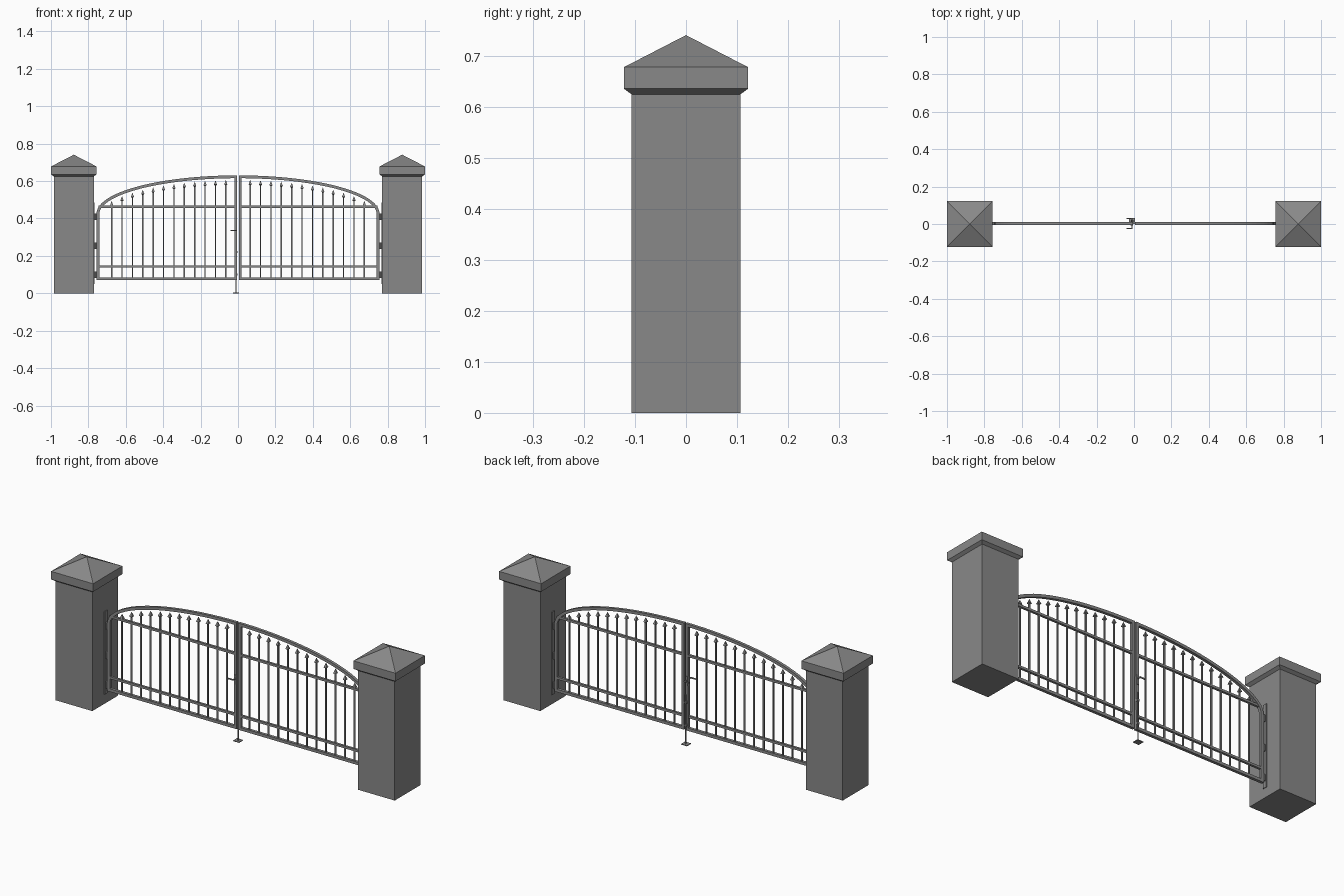
import bpy, bmesh, math
from mathutils import Vector

if "Cube" in bpy.data.objects:
    bpy.data.objects.remove(bpy.data.objects["Cube"])


def material(name, v):
    m = bpy.data.materials.new(name)
    m.diffuse_color = (v, v, v, 1)
    m.use_nodes = True
    m.node_tree.nodes["Principled BSDF"].inputs["Base Color"].default_value = m.diffuse_color
    return m


STONE = material("grey", 0.25)
Y = 0.003  # depth of the gate plane


def finish(name, bm, mat=STONE):
    bmesh.ops.recalc_face_normals(bm, faces=bm.faces)
    me = bpy.data.meshes.new(name)
    bm.to_mesh(me)
    bm.free()
    me.materials.append(mat)
    ob = bpy.data.objects.new(name, me)
    bpy.context.collection.objects.link(ob)
    return ob


def lathe(bm, x, y, rings, n=4, turn=math.pi / 4):
    """Stack of n-sided rings (radius, z); square rings take a half width."""
    k = math.sqrt(2) if n == 4 else 1
    loops = []
    for r, z in rings:
        if r == 0:
            loops.append([bm.verts.new((x, y, z))])
        else:
            loops.append([bm.verts.new((x + k * r * math.cos(turn + i * math.tau / n),
                                        y + k * r * math.sin(turn + i * math.tau / n), z))
                          for i in range(n)])
    for a, b in zip(loops, loops[1:]):
        for i in range(n):
            j = (i + 1) % n
            if len(a) == 1:
                bm.faces.new((a[0], b[j], b[i]))
            elif len(b) == 1:
                bm.faces.new((a[i], a[j], b[0]))
            else:
                bm.faces.new((a[i], a[j], b[j], b[i]))
    for l in (loops[0], loops[-1]):
        if len(l) > 2:
            bm.faces.new(l)


def box(bm, x0, x1, y0, y1, z0, z1):
    vs = bmesh.ops.create_cube(bm, size=1)["verts"]
    for v in vs:
        v.co = Vector(((x0 + x1) / 2 + v.co.x * (x1 - x0),
                       (y0 + y1) / 2 + v.co.y * (y1 - y0),
                       (z0 + z1) / 2 + v.co.z * (z1 - z0)))


def frame_loop(bm, pts, half):
    """Closed mitred square tube along (x, z) points."""
    pts = [Vector(p) for p in pts]
    n, loops = len(pts), []
    for i, p in enumerate(pts):
        d0 = (p - pts[i - 1]).normalized()
        d1 = (pts[(i + 1) % n] - p).normalized()
        n0, n1 = Vector((-d0.y, d0.x)), Vector((-d1.y, d1.x))
        m = (n0 + n1).normalized()
        m *= half / max(0.5, m.dot(n0))
        loops.append([bm.verts.new((p.x + s * m.x, Y + t * half, p.y + s * m.y))
                      for s, t in ((-1, -1), (1, -1), (1, 1), (-1, 1))])
    for i in range(n):
        a, b = loops[i], loops[(i + 1) % n]
        for k in range(4):
            bm.faces.new((a[k], a[(k + 1) % 4], b[(k + 1) % 4], b[k]))


def arch(x):
    return 0.425 + 0.198 * math.sqrt(max(0, 1 - (x / 0.749) ** 2))


for side, s in (("left", -1), ("right", 1)):
    # Pillar with flared cap and pyramid top
    bm = bmesh.new()
    lathe(bm, s * 0.878, 0, [(0.107, 0), (0.107, 0.625)])
    finish(side + "_pillar", bm)
    bm = bmesh.new()
    lathe(bm, s * 0.878, 0, [(0.107, 0.625), (0.122, 0.636), (0.122, 0.678), (0, 0.741)])
    finish(side + "_pillar_cap", bm)

    # Arched leaf frame
    bm = bmesh.new()
    pts = [(s * 0.012, 0.078), (s * 0.749, 0.078)]
    for i in range(25):
        x = 0.749 * math.cos(math.radians(89.1 * i / 24))
        pts.append((s * x, arch(x)))
    frame_loop(bm, pts, 0.0075)
    finish(side + "_leaf_frame", bm)

    # Horizontal rails
    bm = bmesh.new()
    for z in (0.143, 0.463):
        x0, x1 = sorted((s * 0.012, s * 0.745))
        box(bm, x0, x1, Y - 0.006, Y + 0.006, z - 0.006, z + 0.006)
    finish(side + "_rails", bm)

    # Upright bars with spear points
    bm = bmesh.new()
    for i in range(12):
        x = 0.065 + i * 0.0555
        top = arch(x) - 0.016
        lathe(bm, s * x, Y, [(0.0035, 0.078), (0.0035, top - 0.028)])
        lathe(bm, s * x, Y, [(0.0035, top - 0.028), (0.0085, top - 0.024), (0, top)])
    finish(side + "_spear_bars", bm)

    # Wall strip and hinge barrels
    bm = bmesh.new()
    x0, x1 = sorted((s * 0.773, s * 0.767))
    box(bm, x0, x1, Y - 0.012, Y + 0.012, 0.05, 0.485)
    for z in (0.1, 0.255, 0.41):
        lathe(bm, s * 0.762, Y, [(0.008, z - 0.017), (0.008, z + 0.017)], 10, 0)
        x0, x1 = sorted((s * 0.77, s * 0.75))
        box(bm, x0, x1, Y - 0.005, Y + 0.005, z - 0.006, z + 0.006)
    finish(side + "_hinges", bm)

# Lock plate and lever handles on both faces
bm = bmesh.new()
for t in (-1, 1):
    y0, y1 = sorted((Y + t * 0.007, Y + t * 0.011))
    box(bm, -0.018, -0.006, y0, y1, 0.305, 0.355)
    y0, y1 = sorted((Y + t * 0.01, Y + t * 0.029))
    box(bm, -0.014, -0.009, y0, y1, 0.332, 0.338)
    y0, y1 = sorted((Y + t * 0.024, Y + t * 0.029))
    box(bm, -0.04, -0.009, y0, y1, 0.332, 0.338)
finish("latch_handles", bm)

# Drop bolt and its ground plate
bm = bmesh.new()
lathe(bm, -0.01, 0.016, [(0.003, 0.002), (0.003, 0.26)], 8, 0)
for z in (0.1, 0.22):
    box(bm, -0.016, -0.004, 0.008, 0.021, z - 0.005, z + 0.005)
finish("drop_bolt", bm)
bm = bmesh.new()
box(bm, -0.028, 0.006, 0, 0.032, 0, 0.004)
finish("ground_plate", bm)
